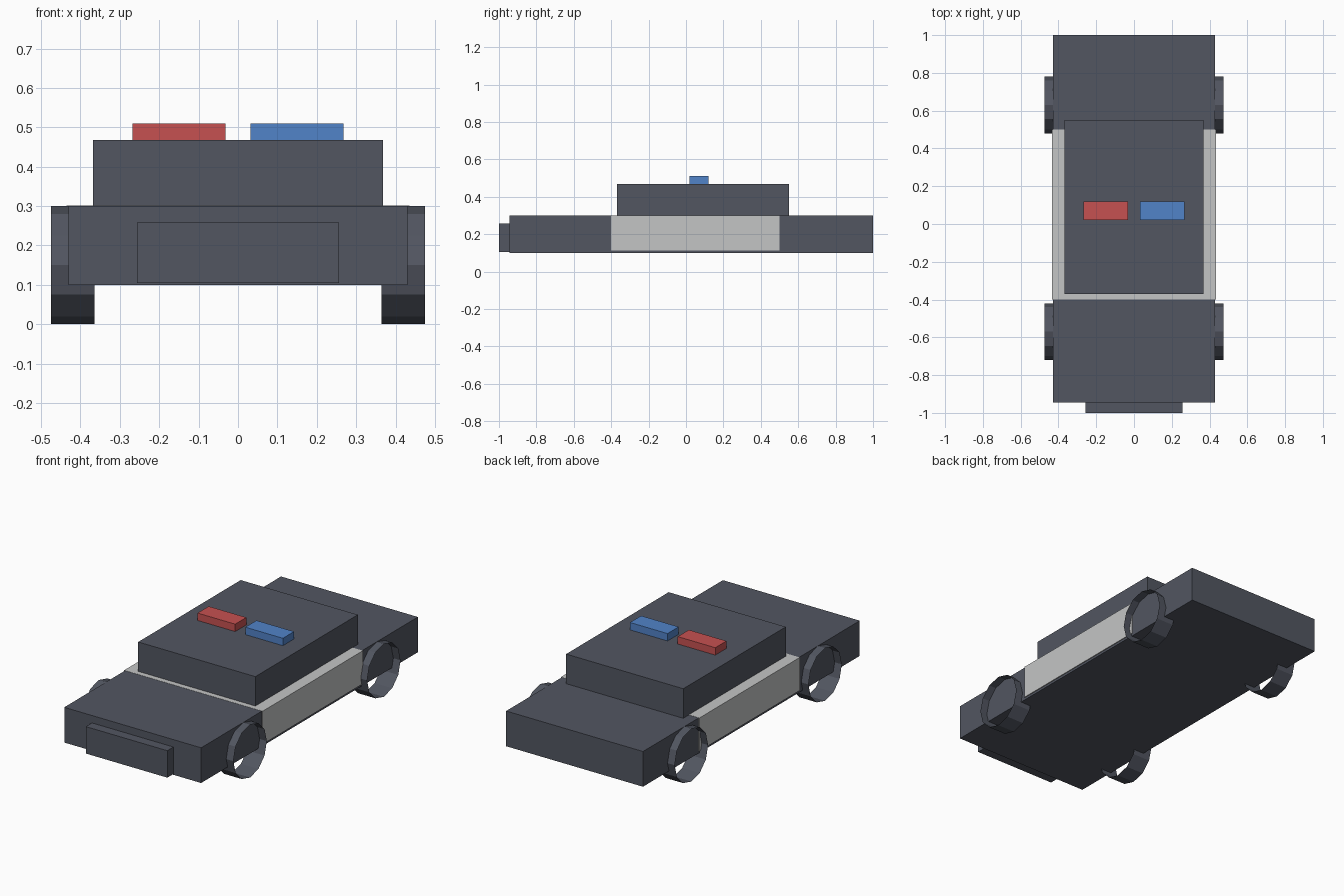
import bpy
import bmesh
from mathutils import Matrix, Vector

cube = bpy.data.objects.get("Cube")
if cube:
    bpy.data.objects.remove(cube, do_unlink=True)


def material(name, *rgb):
    linear = [((c / 255 + 0.055) / 1.055) ** 2.4 for c in rgb] + [1]
    mat = bpy.data.materials.new(name)
    mat.diffuse_color = linear
    mat.use_nodes = True
    mat.node_tree.nodes["Principled BSDF"].inputs["Base Color"].default_value = linear
    return mat


slate = material("slate grey", 82, 86, 97)
pale = material("pale grey", 196, 197, 197)
red = material("light red", 198, 81, 81)
blue = material("light blue", 81, 131, 200)


def add_object(name, bm, mat):
    mesh = bpy.data.meshes.new(name)
    bm.to_mesh(mesh)
    bm.free()
    mesh.materials.append(mat)
    obj = bpy.data.objects.new(name, mesh)
    bpy.context.collection.objects.link(obj)
    return obj


def box(name, low, high, mat):
    low, high = Vector(low), Vector(high)
    bm = bmesh.new()
    place = Matrix.Translation((low + high) / 2) @ Matrix.Diagonal((*(high - low), 1))
    bmesh.ops.create_cube(bm, size=1, matrix=place)
    add_object(name, bm, mat)


def wheel(name, x, y, radius=0.15, width=0.11):
    # Open twelve-sided rim with its axle along x
    bm = bmesh.new()
    place = Matrix.Translation((x, y, radius)) @ Matrix.Rotation(1.5707963, 4, "Y")
    bmesh.ops.create_cone(bm, cap_ends=False, segments=12, radius1=radius,
                          radius2=radius, depth=width, matrix=place)
    add_object(name, bm, mat=slate)


# Body, doors and cabin
box("body", (-0.43, -0.945, 0.1), (0.43, 1, 0.3), slate)
box("door_band", (-0.435, -0.4, 0.113), (0.435, 0.5, 0.301), pale)
box("cabin", (-0.368, -0.37, 0.3), (0.368, 0.55, 0.468), slate)
box("front_bumper", (-0.256, -1, 0.105), (0.256, -0.945, 0.258), slate)

# Roof lights
box("right_roof_light", (-0.268, 0.02, 0.468), (-0.032, 0.12, 0.51), red)
box("left_roof_light", (0.032, 0.02, 0.468), (0.268, 0.12, 0.51), blue)

# Wheels
for side, x in (("left", 0.42), ("right", -0.42)):
    for end, y in (("front", -0.57), ("rear", 0.63)):
        wheel(f"{end}_{side}_wheel", x, y)
